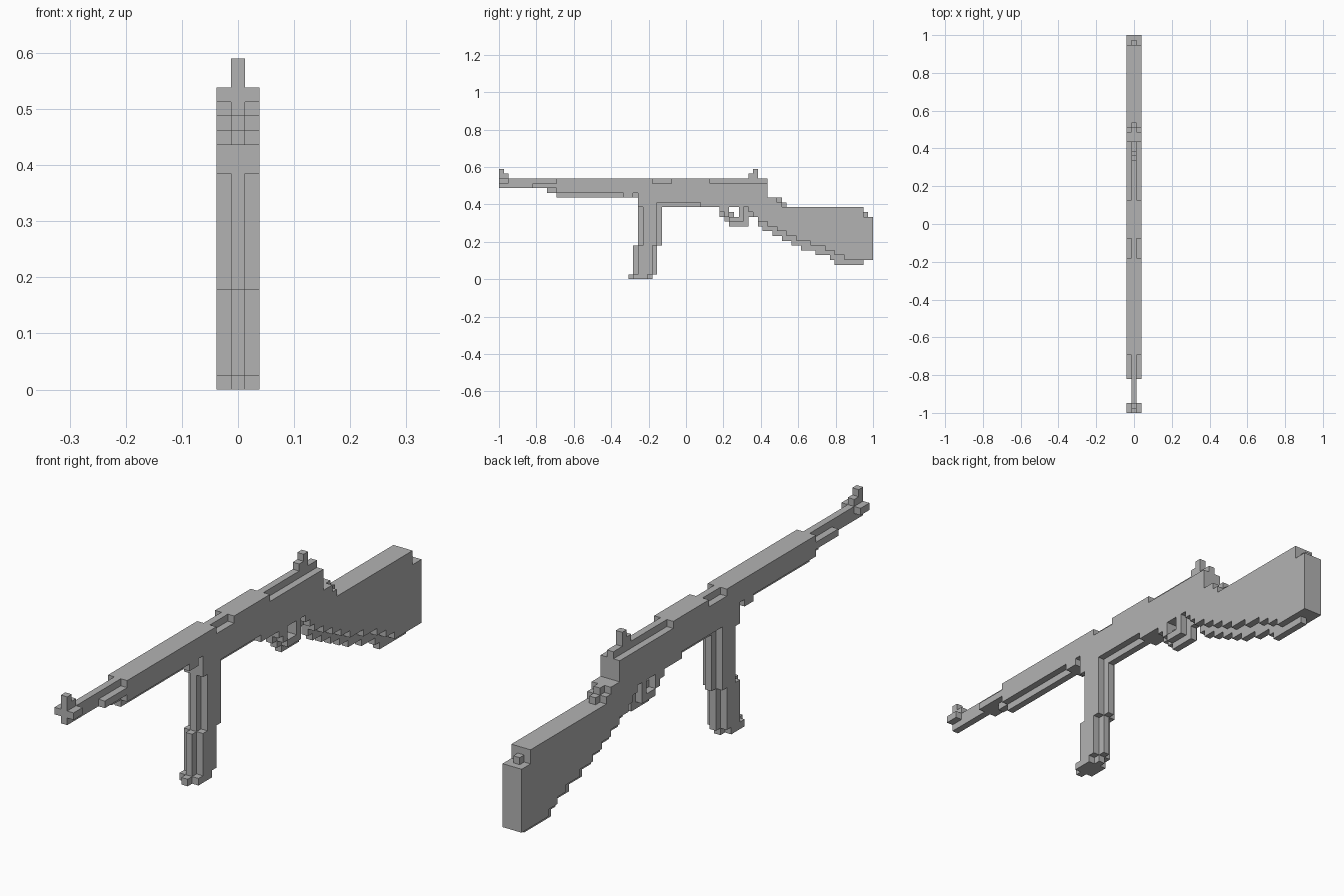
import bpy
import bmesh
from mathutils import Vector

# Remove the default object
default_cube = bpy.data.objects.get("Cube")
if default_cube:
    bpy.data.objects.remove(default_cube, do_unlink=True)

LENGTH = 78                     # cells along the model
CELL = 2 / LENGTH
CORE, SIDES = (0,), (-1, 1)     # middle layer, and the two mirrored outer layers
BOTH = CORE + SIDES

# One shared material
grey = bpy.data.materials.new("plain_grey")
grey.use_nodes = True
colour = (0.45, 0.45, 0.45, 1)
grey.diffuse_color = colour
grey.node_tree.nodes["Principled BSDF"].inputs["Base Color"].default_value = colour

parts = {}


def block(part, layers, start, end, bottom, top):
    """Fill a box of cells in the given layers of a part."""
    cells = parts.setdefault(part, set())
    for layer in layers:
        for col in range(start, end):
            for row in range(bottom, top):
                cells.add((layer, col, row))


def stairs(part, layers, stops, bottom, top):
    """Fill a run of columns whose underside drops one row at every stop."""
    for start, end in zip(stops, stops[1:]):
        block(part, layers, start, end, bottom, top)
        bottom -= 1


def cut(part, layers, start, end, bottom, top):
    """Clear a box of cells from a part."""
    for layer in layers:
        for col in range(start, end):
            for row in range(bottom, top):
                parts[part].discard((layer, col, row))


# Barrel with its collar
block("barrel", CORE, 0, 12, 19, 21)
block("barrel", CORE, 10, 12, 18, 19)
block("barrel", SIDES, 7, 12, 19, 20)

# Front sight: crossbar and post
block("front_sight", SIDES, 0, 2, 20, 21)
block("front_sight", CORE, 0, 2, 21, 22)
block("front_sight", CORE, 0, 1, 22, 23)

# Fore end
block("fore_end", CORE, 12, 29, 17, 21)
block("fore_end", SIDES, 12, 29, 18, 21)
block("fore_end", SIDES, 26, 28, 17, 18)

# Receiver with side rebates along the top and underside
block("receiver", BOTH, 29, 56, 15, 21)
cut("receiver", SIDES, 33, 42, 15, 16)
cut("receiver", SIDES, 32, 36, 20, 21)
cut("receiver", SIDES, 44, 56, 20, 21)

# Rear sight
block("rear_sight", CORE, 52, 54, 21, 22)
block("rear_sight", CORE, 53, 54, 22, 23)

# Magazine: three sections, each one cell further forward
for shift, (low, high) in enumerate([(7, 15), (1, 7), (0, 1)]):
    block("magazine", CORE, 29 - shift, 34 - shift, low, high)
    block("magazine", SIDES, 30 - shift, 33 - shift, low, high)

# Trigger guard, the outer layers one cell smaller than the middle
stairs("trigger_guard", CORE, [46, 47, 48, 52], 13, 15)
stairs("trigger_guard", SIDES, [46, 47, 48, 51], 14, 15)
cut("trigger_guard", BOTH, 48, 50, 13, 15)
block("trigger", CORE, 48, 49, 13, 14)

# Grip and stock with stepped underside
block("stock", CORE, 52, 54, 13, 15)
block("stock", CORE, 54, 55, 11, 15)
stairs("stock", CORE, [55, 57, 59, 61, 63, 66, 69, 70, 76], 10, 15)
stairs("stock", SIDES, [52, 53, 54, 56, 58, 60, 62, 65, 68, 70, 72, 76], 14, 15)

# Stepped tang behind the receiver
for layers, end in ((CORE, 59), (SIDES, 58)):
    block("tang", layers, 56, end, 15, 17)
    block("tang", layers, end, end + 1, 15, 16)

# Butt plate with its small top tab
block("butt_plate", BOTH, 76, LENGTH, 4, 13)
block("butt_plate", CORE, 76, 77, 13, 14)

filled = set().union(*parts.values())


def build(name, cells):
    """Make a mesh of the outer faces of the cells, merged into flat panels."""
    bm = bmesh.new()
    for cell in cells:
        for axis in range(3):
            for sign in (-1, 1):
                neighbour = list(cell)
                neighbour[axis] += sign
                if tuple(neighbour) in filled:
                    continue
                normal, u, v = Vector(), Vector(), Vector()
                normal[axis] = sign / 2
                u[(axis + 1) % 3] = sign / 2
                v[(axis + 2) % 3] = 1 / 2
                centre = Vector((cell[0], cell[1] + 0.5 - LENGTH / 2, cell[2] + 0.5))
                corners = (-u - v, u - v, u + v, v - u)
                bm.faces.new([bm.verts.new((centre + normal + c) * CELL) for c in corners])
    bmesh.ops.remove_doubles(bm, verts=bm.verts, dist=CELL / 100)
    bmesh.ops.dissolve_limit(bm, angle_limit=0.01, verts=bm.verts, edges=bm.edges)
    mesh = bpy.data.meshes.new(name)
    bm.to_mesh(mesh)
    bm.free()
    mesh.materials.append(grey)
    bpy.context.collection.objects.link(bpy.data.objects.new(name, mesh))


for name, cells in parts.items():
    build(name, cells)
